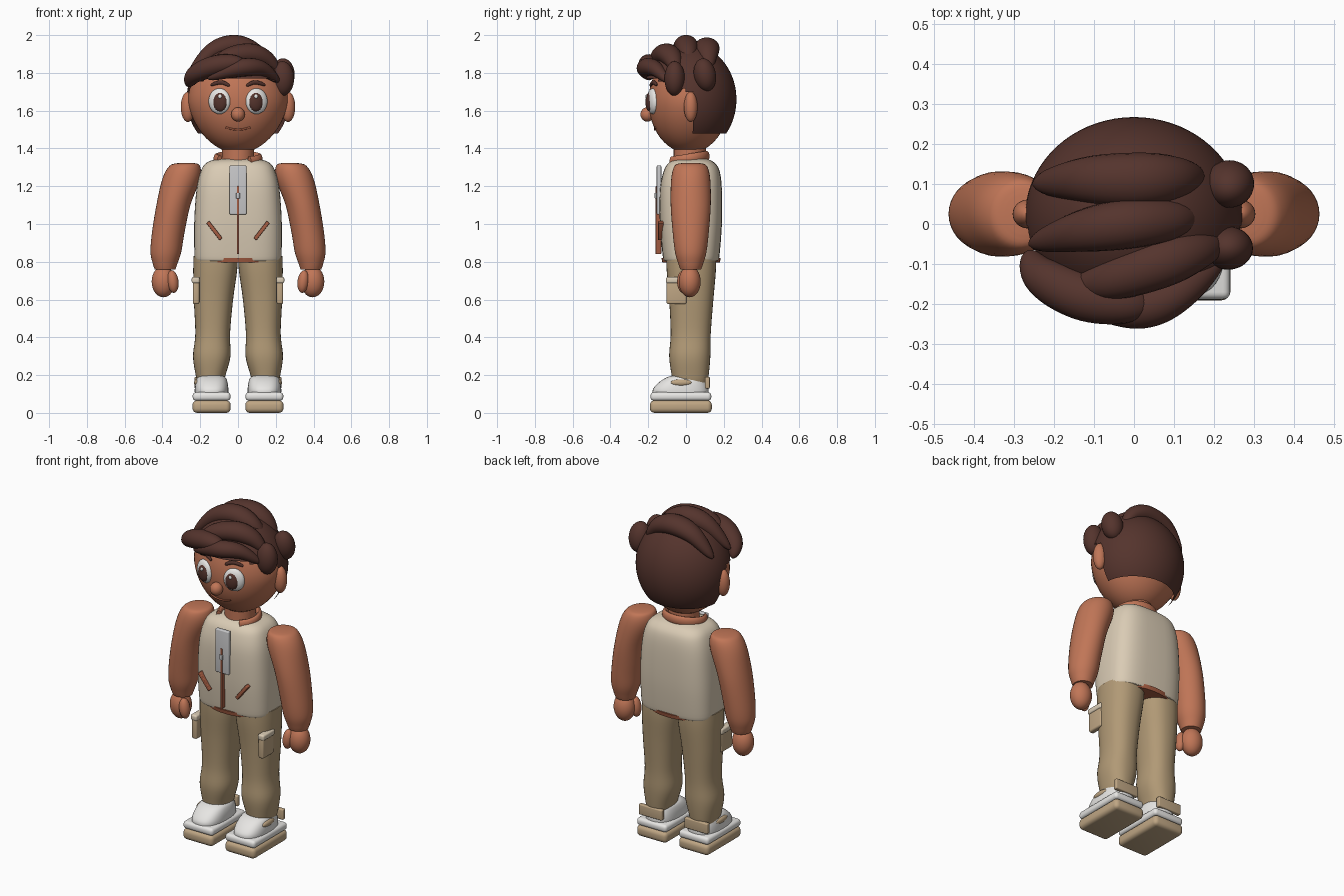
import bpy, bmesh, math
from mathutils import Matrix, Vector

if "Cube" in bpy.data.objects:
    bpy.data.objects.remove(bpy.data.objects["Cube"], do_unlink=True)


def material(name, r, g, b):
    m = bpy.data.materials.new(name)
    m.use_nodes = True
    m.diffuse_color = (r, g, b, 1)
    bsdf = next(n for n in m.node_tree.nodes if n.type == "BSDF_PRINCIPLED")
    bsdf.inputs["Base Color"].default_value = (r, g, b, 1)
    bsdf.inputs["Roughness"].default_value = 0.7
    return m


SKIN = material("warm skin", 0.53, 0.18, 0.095)
HAIR = material("dark brown", 0.09, 0.034, 0.026)
CREAM = material("cream cloth", 0.7, 0.6, 0.46)
KHAKI = material("khaki", 0.44, 0.32, 0.18)
TAN = material("light tan", 0.52, 0.38, 0.23)
WHITE = material("white", 0.82, 0.81, 0.79)
GREY = material("light grey", 0.58, 0.58, 0.59)
RUST = material("rust trim", 0.38, 0.11, 0.055)
made = []


def finish(name, bm, mat):
    bmesh.ops.recalc_face_normals(bm, faces=bm.faces)
    mesh = bpy.data.meshes.new(name)
    bm.to_mesh(mesh)
    bm.free()
    mesh.materials.append(mat)
    ob = bpy.data.objects.new(name, mesh)
    bpy.context.collection.objects.link(ob)
    made.append(ob)
    return ob


def ellipsoid(name, mat, loc, radii, rot=(0, 0, 0), seg=32):
    bm = bmesh.new()
    bmesh.ops.create_uvsphere(bm, u_segments=seg, v_segments=seg // 2, radius=1)
    turn = Matrix.Rotation(rot[2], 4, "Z") @ Matrix.Rotation(rot[1], 4, "Y") @ Matrix.Rotation(rot[0], 4, "X")
    bm.transform(Matrix.Translation(loc) @ turn @ Matrix.Diagonal((*radii, 1)))
    return finish(name, bm, mat)


def box(name, mat, loc, size, bevel=0.01, tilt=0):
    bm = bmesh.new()
    bmesh.ops.create_cube(bm, size=1)
    bm.transform(Matrix.Diagonal((*size, 1)))
    if bevel:
        bmesh.ops.bevel(bm, geom=bm.edges[:], offset=bevel, segments=4, profile=0.5, affect="EDGES")
    bm.transform(Matrix.Translation(loc) @ Matrix.Rotation(tilt, 4, "Y"))
    return finish(name, bm, mat)


def smooth_path(keys, steps=5):
    # Catmull-Rom interpolation of any tuples
    out = []
    pts = [keys[0], *keys, keys[-1]]
    for a, b, c, d in zip(pts, pts[1:], pts[2:], pts[3:]):
        for i in range(steps):
            t = i / steps
            out.append([q + 0.5 * t * (r - p + t * (2 * p - 5 * q + 4 * r - s + t * (3 * (q - r) + s - p)))
                        for p, q, r, s in zip(a, b, c, d)])
    return out + [list(keys[-1])]


def bridge(name, mat, rings):
    bm = bmesh.new()
    loops = [[bm.verts.new(p) for p in ring] for ring in rings]
    n = len(loops[0])
    for lo, hi in zip(loops, loops[1:]):
        for i in range(n):
            j = (i + 1) % n
            bm.faces.new((lo[i], lo[j], hi[j], hi[i]))
    bm.faces.new(loops[0])
    bm.faces.new(loops[-1])
    return finish(name, bm, mat)


def loft(name, mat, keys, power=2, n=36):
    # Stacked horizontal sections: x, y, z, half width, half depth
    def around(c, s):
        return [math.copysign(abs(v) ** (2 / power), v) for v in (c, s)]
    unit = [around(math.cos(2 * math.pi * i / n), math.sin(2 * math.pi * i / n)) for i in range(n)]
    return bridge(name, mat, [[(x + u * rx, y + v * ry, z) for u, v in unit]
                              for x, y, z, rx, ry in smooth_path(keys)])


def tube(name, mat, points, wide, tall, taper=0, n=16):
    # Swept ellipse; taper > 0 gives pointed, leaf-like ends
    path = [Vector(p) for p in smooth_path(points, 8 if taper else 4)]
    rings = []
    for k, p in enumerate(path):
        t = (path[min(k + 1, len(path) - 1)] - path[max(k - 1, 0)]).normalized()
        up = Vector((0, 0, 1)) if abs(t.z) < 0.95 else Vector((0, 1, 0))
        side = t.cross(up).normalized()
        nor = side.cross(t)
        f = max(0.02, math.sin(math.pi * k / (len(path) - 1))) ** taper if taper else 1
        rings.append([p + side * (math.cos(a) * wide * f) + nor * (math.sin(a) * tall * f)
                      for a in [2 * math.pi * i / n for i in range(n)]])
    return bridge(name, mat, rings)


# Head
HC, HR = Vector((0, 0.015, 1.65)), (0.265, 0.213, 0.275)


def jaw(z):
    return 1 - 0.13 * max(0, (HC.z - z) / HR[2])


def face_y(x, z):
    u, w = x / (HR[0] * jaw(z)), (z - HC.z) / HR[2]
    return HC.y - HR[1] * math.sqrt(max(0, 1 - u * u - w * w))


head = ellipsoid("head", SKIN, HC, HR, seg=48)
for v in head.data.vertices:
    v.co.x *= jaw(v.co.z)
loft("neck", SKIN, [(0, 0.02, 1.28, 0.085, 0.085), (0, 0.02, 1.44, 0.085, 0.085)])

# Face
ellipsoid("nose", SKIN, (0, -0.205, 1.58), (0.036, 0.036, 0.038))
tube("mouth", RUST, [(x, face_y(x, z) - 0.002, z) for x, z in
                     ((-0.065, 1.512), (-0.03, 1.502), (0, 1.499), (0.03, 1.502), (0.065, 1.512))], 0.005, 0.005)
for s, side in ((1, "left"), (-1, "right")):
    ellipsoid(side + "_ear", SKIN, (s * 0.265, 0.025, 1.62), (0.038, 0.036, 0.08))
    ellipsoid(side + "_eye", WHITE, (s * 0.098, -0.176, 1.65), (0.06, 0.028, 0.068), (0, 0, s * 0.3))
    ellipsoid(side + "_iris", HAIR, (s * 0.095, -0.193, 1.646), (0.038, 0.02, 0.05), (0, 0, s * 0.25))
    ellipsoid(side + "_eye_glint", WHITE, (s * 0.095, -0.21, 1.675), (0.01, 0.005, 0.011), seg=12)
    tube(side + "_brow", HAIR, [(s * x, face_y(x, z) - 0.004, z) for x, z in
                                ((0.045, 1.732), (0.09, 1.75), (0.145, 1.736))], 0.009, 0.011, 0.3)

# Hair cap, trimmed at the nape and along the hairline
cap = bmesh.new()
bmesh.ops.create_uvsphere(cap, u_segments=72, v_segments=48, radius=1)
cap.transform(Matrix.Translation((0, 0.018, 1.66)) @ Matrix.Diagonal((0.272, 0.249, 0.29, 1)))
bmesh.ops.bisect_plane(cap, geom=cap.verts[:] + cap.edges[:] + cap.faces[:], plane_co=(0, 0, 1.48),
                       plane_no=(0, 0, -1), clear_outer=True)
bare = []
for f in cap.faces:
    c = f.calc_center_median()
    line = 0.035 if c.z < 1.69 else 0.035 - (c.z - 1.69) * 2.6
    if c.z < 1.775 and c.y < line:
        bare.append(f)
bmesh.ops.delete(cap, geom=bare, context="FACES")
finish("hair_cap", cap, HAIR)

# Swept hair locks
locks = {
    "rear_lock": ([(-0.25, 0.1, 1.79), (-0.13, 0.11, 1.9), (0, 0.11, 1.93), (0.1, 0.115, 1.9), (0.17, 0.12, 1.82)], 0.068, 0.058),
    "crown_lock": ([(-0.26, -0.05, 1.79), (-0.14, -0.02, 1.91), (-0.02, 0, 1.945), (0.09, 0.01, 1.91), (0.16, 0.02, 1.84)], 0.062, 0.056),
    "upper_lock": ([(-0.16, -0.16, 1.81), (-0.06, -0.14, 1.88), (0.06, -0.1, 1.9), (0.15, -0.07, 1.87), (0.22, -0.05, 1.8)], 0.062, 0.056),
    "side_lock": ([(-0.265, -0.07, 1.73), (-0.23, -0.13, 1.79), (-0.13, -0.18, 1.835), (-0.02, -0.2, 1.85), (0.05, -0.2, 1.83)], 0.06, 0.055),
    "fringe_lock": ([(-0.16, -0.19, 1.77), (-0.05, -0.21, 1.81), (0.04, -0.205, 1.83), (0.13, -0.16, 1.82), (0.22, -0.09, 1.75)], 0.052, 0.048),
}
for name, (points, wide, tall) in locks.items():
    tube(name, HAIR, points, wide, tall, 0.6, 20)
ellipsoid("rear_curl", HAIR, (0.238, 0.1, 1.79), (0.062, 0.058, 0.088), (0.2, 0, 0))
ellipsoid("front_curl", HAIR, (0.235, -0.06, 1.77), (0.062, 0.054, 0.092))

# Vest with collar, hem, placket and zip
loft("vest", CREAM, [(0, 0.027, 0.805, 0.222, 0.142), (0, 0.027, 0.83, 0.23, 0.15), (0, 0.026, 1.0, 0.232, 0.164),
                     (0, 0.026, 1.18, 0.22, 0.164), (0, 0.03, 1.28, 0.197, 0.148), (0, 0.03, 1.325, 0.165, 0.12),
                     (0, 0.03, 1.345, 0.11, 0.08)], 3.2, 48)
loft("hem", RUST, [(0, 0.027, 0.796, 0.19, 0.152), (0, 0.027, 0.82, 0.19, 0.157)], 2.2, 48)
collar = [math.radians(a) for a in range(-58, 239, 27)]
tube("collar", SKIN, [(0.115 * math.cos(a), 0.01 + 0.1 * math.sin(a), 1.343 + 0.016 * math.sin(a)) for a in collar],
     0.015, 0.028)
box("placket", GREY, (0, -0.143, 1.18), (0.09, 0.024, 0.26), 0.006)
box("zip", RUST, (0, -0.146, 1.02), (0.012, 0.03, 0.36), 0.003)
box("zip_pull", GREY, (0, -0.16, 1.15), (0.02, 0.012, 0.03), 0.003)

for s, side in ((1, "left"), (-1, "right")):
    # Slanted vest pocket
    box(side + "_vest_pocket", RUST, (s * 0.125, -0.133, 0.965), (0.02, 0.03, 0.115), 0.004, s * 0.66)

    # Arm and hand
    loft(side + "_arm", SKIN, [(s * x, 0.025, z, rx, ry) for x, z, rx, ry in (
        (0.275, 1.322, 0.045, 0.05), (0.282, 1.308, 0.08, 0.085), (0.3, 1.24, 0.1, 0.103), (0.342, 1.1, 0.09, 0.106),
        (0.37, 0.95, 0.086, 0.095), (0.382, 0.85, 0.081, 0.083), (0.386, 0.79, 0.065, 0.066), (0.386, 0.76, 0.055, 0.055))])
    ellipsoid(side + "_hand", SKIN, (s * 0.395, 0.02, 0.695), (0.062, 0.058, 0.083))
    ellipsoid(side + "_thumb", SKIN, (s * 0.345, -0.015, 0.695), (0.03, 0.032, 0.06), (0, s * 0.12, 0))

    # Trouser leg with cargo pocket
    loft(side + "_leg", KHAKI, [(s * x, y, z, rx, ry) for x, y, z, rx, ry in (
        (0.145, 0.022, 0.16, 0.07, 0.09), (0.145, 0.022, 0.2, 0.079, 0.098), (0.139, 0.02, 0.3, 0.099, 0.109),
        (0.134, 0.025, 0.42, 0.092, 0.106), (0.13, 0.028, 0.6, 0.104, 0.117), (0.121, 0.028, 0.75, 0.116, 0.13),
        (0.118, 0.027, 0.83, 0.117, 0.132))], 2.3)
    box(side + "_cargo_pocket", TAN, (s * 0.222, -0.05, 0.638), (0.034, 0.105, 0.125), 0.01)
    box(side + "_pocket_flap", CREAM, (s * 0.224, -0.05, 0.703), (0.042, 0.112, 0.034), 0.01)

    # Shoe
    x = s * 0.14
    box(side + "_sole", TAN, (x, -0.027, 0.033), (0.202, 0.328, 0.066), 0.024)
    box(side + "_midsole", WHITE, (x, -0.027, 0.087), (0.2, 0.322, 0.045), 0.018)
    loft(side + "_shoe_upper", WHITE, [
        (x, -0.028, 0.09, 0.088, 0.147), (x, -0.028, 0.125, 0.089, 0.147), (x, -0.018, 0.16, 0.085, 0.127),
        (x, -0.004, 0.187, 0.074, 0.1), (x, 0.005, 0.2, 0.05, 0.07)], 2.6)
    box(side + "_heel_tab", TAN, (x + s * 0.012, 0.113, 0.16), (0.155, 0.026, 0.062), 0.006)
    ellipsoid(side + "_shoe_patch", TAN, (s * 0.218, -0.025, 0.16), (0.015, 0.056, 0.018))

# Smooth shading with crisp edges kept
bpy.ops.object.select_all(action="DESELECT")
for ob in made:
    ob.select_set(True)
bpy.context.view_layer.objects.active = made[0]
bpy.ops.object.shade_smooth_by_angle(angle=math.radians(40))
